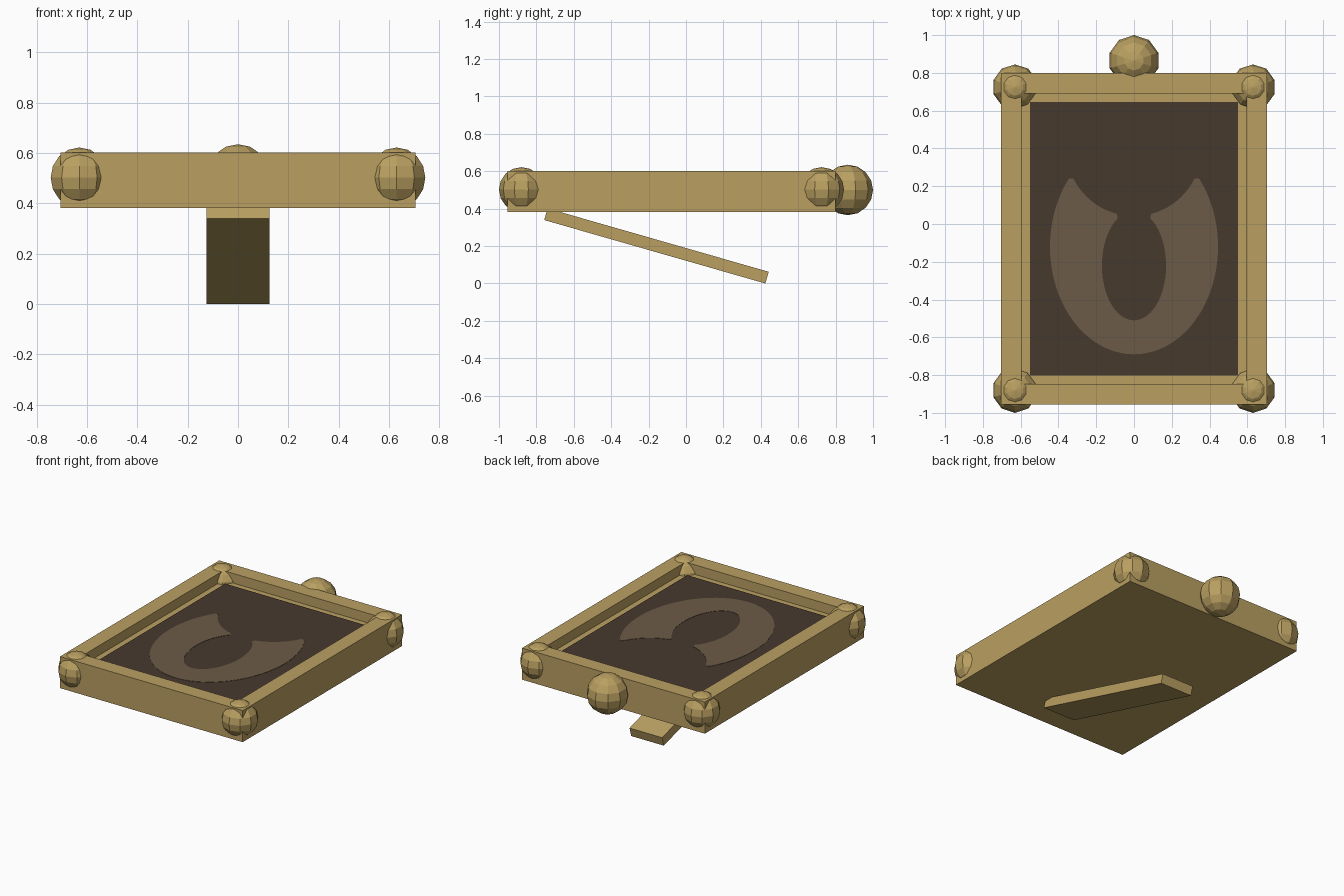
import bpy, bmesh, math
from mathutils import Matrix, Vector

if "Cube" in bpy.data.objects:
    bpy.data.objects.remove(bpy.data.objects["Cube"])


def material(name, rgb):
    m = bpy.data.materials.new(name)
    m.diffuse_color = (*rgb, 1)
    m.use_nodes = True
    m.node_tree.nodes["Principled BSDF"].inputs["Base Color"].default_value = m.diffuse_color
    return m


GOLD = material("antique gold", (0.49, 0.35, 0.12))
DARK = material("dark brown", (0.061, 0.041, 0.027))
MID = material("mid brown", (0.150, 0.105, 0.063))


def finish(bm, name, mat):
    bmesh.ops.recalc_face_normals(bm, faces=bm.faces)
    mesh = bpy.data.meshes.new(name)
    bm.to_mesh(mesh)
    bm.free()
    mesh.materials.append(mat)
    ob = bpy.data.objects.new(name, mesh)
    bpy.context.collection.objects.link(ob)
    return ob


def box(name, lo, hi, mat, recess=None):
    bm = bmesh.new()
    lo, hi = Vector(lo), Vector(hi)
    bmesh.ops.create_cube(bm, size=1, matrix=Matrix.Translation((lo + hi) / 2)
                          @ Matrix.Diagonal((*(hi - lo), 1)))
    if recess:  # border width, depth
        top = max(bm.faces, key=lambda f: f.calc_center_median().z)
        bmesh.ops.inset_region(bm, faces=[top], thickness=recess[0])
        new = bmesh.ops.extrude_discrete_faces(bm, faces=[top])["faces"][0]
        bmesh.ops.translate(bm, verts=new.verts, vec=(0, 0, -recess[1]))
    return finish(bm, name, mat)


def ball(name, centre, r):
    bm = bmesh.new()
    bmesh.ops.create_uvsphere(bm, u_segments=10, v_segments=8, radius=r,
                              matrix=Matrix.Translation(centre))
    return finish(bm, name, GOLD)


# Frame with recessed front, and the dark picture panel
box("frame", (-0.705, -0.955, 0.382), (0.705, 0.80, 0.602), GOLD, (0.154, 0.067))
box("picture_panel", (-0.551, -0.801, 0.533), (0.551, 0.646, 0.54), DARK)

# Pale garment shape on the picture: outer ellipse, head circle, inner ellipse


def arc(cx, cy, rx, ry, a0, a1, n):
    return [(cx + rx * math.cos(a0 + (a1 - a0) * i / n),
             cy + ry * math.sin(a0 + (a1 - a0) * i / n)) for i in range(n + 1)]


half = arc(0, -0.12, 0.445, 0.57, -math.pi / 2, math.asin(0.36 / 0.57), 28)
half += arc(0, 0.40, 0.358, 0.358, math.atan2(-0.16, 0.32), math.atan2(-0.345, 0.09), 10)
half += arc(0, -0.22, 0.17, 0.29, math.asin(0.25 / 0.29), -math.pi / 2, 24)
outline = half + [(-x, y) for x, y in reversed(half[1:-1])]
bm = bmesh.new()
face = bm.faces.new([bm.verts.new((x, y, 0.539)) for x, y in outline])
top = bmesh.ops.extrude_face_region(bm, geom=[face])["geom"]
bmesh.ops.translate(bm, vec=(0, 0, 0.003),
                    verts=[v for v in top if isinstance(v, bmesh.types.BMVert)])
bmesh.ops.triangulate(bm, faces=[f for f in bm.faces if len(f.verts) > 4])
finish(bm, "picture_shape", MID)

# Corner balls and the larger top finial
for x, sx in ((-0.63, "left"), (0.63, "right")):
    for y, sy in ((-0.88, "lower"), (0.725, "upper")):
        ball(f"{sy}_{sx}_corner_ball", (x, y, 0.502), 0.12)
ball("top_finial", (0, 0.865, 0.50), 0.135)

# Sloping support leg behind the frame
leg = box("support_leg", (-0.126, -0.615, -0.0325), (0.126, 0.615, 0.0325), GOLD)
leg.location = (0, -0.158, 0.2008)
leg.rotation_euler = (math.radians(-16), 0, 0)
